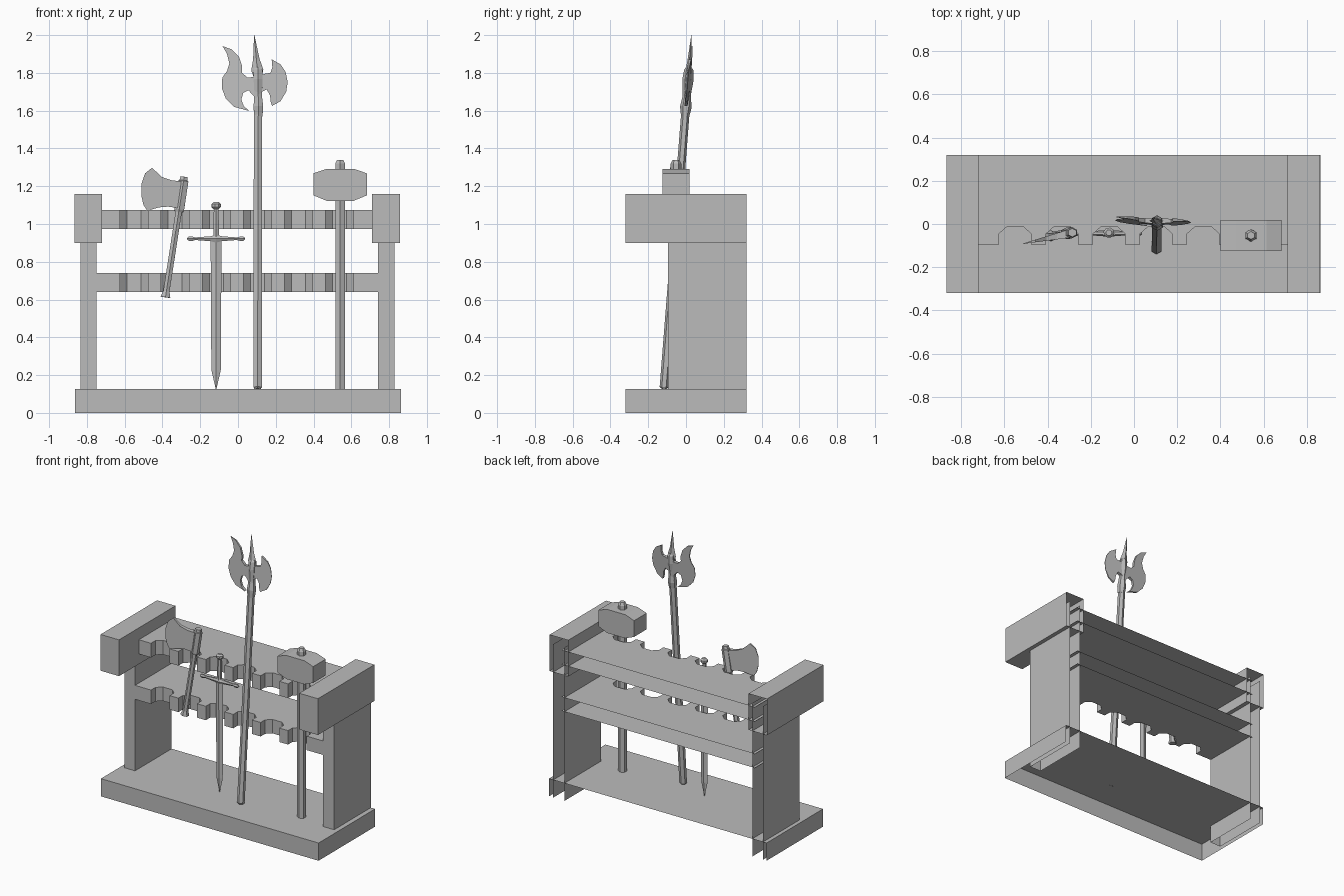
import bpy, bmesh, math
from mathutils import Vector

grey = bpy.data.materials.new("plain grey")
grey.diffuse_color = (0.5, 0.5, 0.5, 1)


def make(name, verts, faces, recalc=True):
    bm = bmesh.new()
    vs = [bm.verts.new(v) for v in verts]
    for f in faces:
        bm.faces.new([vs[i] for i in f])
    if recalc:
        bmesh.ops.recalc_face_normals(bm, faces=bm.faces)
    me = bpy.data.meshes.new(name)
    bm.to_mesh(me)
    bm.free()
    me.materials.append(grey)
    ob = bpy.data.objects.new(name, me)
    bpy.context.collection.objects.link(ob)
    return ob


def shell(name, x0, x1, y0, y1, z0, z1, omit):
    """Box with some sides left open, as the rack is built against a wall."""
    v = [(x, y, z) for z in (z0, z1) for y in (y0, y1) for x in (x0, x1)]
    sides = {"bottom": (0, 2, 3, 1), "top": (4, 5, 7, 6), "front": (0, 1, 5, 4),
             "back": (2, 6, 7, 3), "left": (0, 4, 6, 2), "right": (1, 3, 7, 5)}
    make(name, v, [f for k, f in sides.items() if k not in omit], False)


def plate(name, outline, mid, half):
    """Outline in x/z, given depth; mid(x, z) and half(x) set the y centre and half thickness."""
    n = len(outline)
    v = [(x, mid(x, z) - half(x), z) for x, z in outline]
    v += [(x, mid(x, z) + half(x), z) for x, z in outline]
    f = [tuple(range(n)), tuple(range(2 * n - 1, n - 1, -1))]
    f += [(i, i + n, (i + 1) % n + n, (i + 1) % n) for i in range(n)]
    make(name, v, f)


def loft(name, p0, p1, rings, sides=6, phase=math.pi / 6):
    """Rings of (fraction along p0-p1, radius across, radius in depth)."""
    p0, p1 = Vector(p0), Vector(p1)
    axis = (p1 - p0).normalized()
    ref = Vector((0, 0, 1)) if abs(axis.x) > 0.9 else Vector((1, 0, 0))
    u = (ref - axis * ref.dot(axis)).normalized()
    w = axis.cross(u)
    v, f = [], []
    for t, a, b in rings:
        for k in range(sides):
            g = phase + 2 * math.pi * k / sides
            v.append(p0.lerp(p1, t) + u * a * math.cos(g) + w * b * math.sin(g))
    for r in range(len(rings) - 1):
        for k in range(sides):
            a, b = r * sides + k, r * sides + (k + 1) % sides
            f.append((a, b, b + sides, a + sides))
    f.append(tuple(reversed(range(sides))))
    f.append(tuple(range(len(v) - sides, len(v))))
    make(name, v, f)


# Rack: base, two posts and two caps, all open at the back
shell("base", -0.863, 0.863, -0.32, 0.32, 0, 0.127, ("back", "bottom"))
for side, s in (("left", -1), ("right", 1)):
    a, b = sorted((s * 0.745 - 0.005, s * 0.832 - 0.003))
    shell(side + "_post", a, b, -0.095, 0.32, 0.0, 1.1, ("back", "bottom", "top"))
    a, b = sorted((s * 0.715 - 0.005, s * 0.862 - 0.004))
    shell(side + "_cap", a, b, -0.32, 0.32, 0.90, 1.16, ("back",))

# Shelves with six faceted notches along the front edge
front = [(-0.77, -0.095)]
for i in range(6):
    c = -0.55 + 0.2175 * i
    front += [(c + dx, y) for dx, y in ((-0.074, -0.095), (-0.074, -0.045), (-0.037, -0.012),
                                        (0.037, -0.012), (0.074, -0.045), (0.074, -0.095))]
front += [(0.765, -0.095), (0.765, 0.32), (-0.77, 0.32)]
n = len(front)
for name, z0, z1 in (("lower_shelf", 0.64, 0.74), ("upper_shelf", 0.973, 1.075)):
    v = [(x, y, z) for z in (z0, z1) for x, y in front]
    f = [tuple(reversed(range(n))), tuple(range(n, 2 * n))]
    f += [(i, i + 1, i + 1 + n, i + n) for i in range(n - 3)]
    make(name, v, f, False)

# Hand axe, leaning in the second notch
loft("axe_shaft", (-0.384, -0.055, 0.612), (-0.285, -0.04, 1.25),
     [(0, 0.030, 0.026), (0.02, 0.026, 0.024), (0.05, 0.019, 0.019), (1, 0.019, 0.019)])
loft("axe_socket", (-0.313, -0.043, 1.065), (-0.285, -0.04, 1.25),
     [(0, 0.025, 0.022), (0.06, 0.030, 0.027), (0.88, 0.030, 0.027), (0.9, 0.025, 0.022), (1, 0.022, 0.02)])
plate("axe_blade", [(-0.30, 1.225), (-0.355, 1.232), (-0.405, 1.25), (-0.455, 1.298), (-0.492, 1.268),
                    (-0.512, 1.21), (-0.512, 1.15), (-0.50, 1.10), (-0.48, 1.07), (-0.42, 1.088),
                    (-0.37, 1.092), (-0.32, 1.085)],
      lambda x, z: -0.042 + (x + 0.29) * 0.22, lambda x: 0.001 + 0.085 * (x + 0.515))

# Sword, standing point down in the third notch
sx, sy = -0.116, -0.043
loft("sword_blade", (sx, sy, 0.127), (sx, sy, 0.93),
     [(0, 0.002, 0.001), (0.125, 0.025, 0.008), (1, 0.029, 0.010)], 4, 0)
loft("sword_guard", (sx - 0.153, sy, 0.922), (sx + 0.153, sy, 0.922),
     [(0, 0.005, 0.005), (0.03, 0.013, 0.012), (0.09, 0.013, 0.012), (0.14, 0.008, 0.008),
      (0.40, 0.015, 0.013), (0.5, 0.024, 0.018), (0.60, 0.015, 0.013), (0.86, 0.008, 0.008),
      (0.91, 0.013, 0.012), (0.97, 0.013, 0.012), (1, 0.005, 0.005)])
loft("sword_grip", (sx, sy, 0.92), (sx, sy, 1.09),
     [(0, 0.016, 0.014), (0.5, 0.017, 0.016), (1, 0.013, 0.013)])
loft("sword_pommel", (sx, sy + 0.003, 1.078), (sx, sy + 0.003, 1.116),
     [(0, 0.014, 0.014), (0.3, 0.026, 0.024), (0.7, 0.026, 0.024), (1, 0.014, 0.014)], 8)


# Halberd, leaning back in the fourth notch
def lean(z):
    return -0.117 + 0.078 * (z - 0.13)


hx = 0.106
loft("halberd_shaft", (hx - 0.002, lean(0.127), 0.127), (hx, lean(1.8), 1.8),
     [(0, 0.018, 0.014), (0.006, 0.026, 0.023), (1, 0.025, 0.022)])
loft("halberd_socket", (hx + 0.002, lean(1.57), 1.57), (hx, lean(1.83), 1.83),
     [(0, 0.025, 0.022), (0.2, 0.030, 0.031), (0.42, 0.022, 0.021),
      (0.75, 0.028, 0.030), (0.95, 0.026, 0.024), (1, 0.018, 0.014)])
loft("halberd_spike", (hx, lean(1.77), 1.77), (0.086, lean(2.0), 2.0),
     [(0, 0.020, 0.018), (0.2, 0.032, 0.016), (0.45, 0.017, 0.010), (1, 0.001, 0.001)], 4, 0)
plate("halberd_axe_blade",
      [(0.10, 1.78), (0.05, 1.775), (0.022, 1.80), (0.022, 1.835), (0.005, 1.885), (-0.035, 1.925),
       (-0.082, 1.942), (-0.058, 1.90), (-0.046, 1.85), (-0.058, 1.81), (-0.083, 1.775), (-0.086, 1.72),
       (-0.065, 1.665), (-0.02, 1.62), (0.06, 1.598), (0.03, 1.625), (0.018, 1.66), (0.028, 1.695),
       (0.055, 1.708), (0.10, 1.66)],
      lambda x, z: lean(z) + 0.003 - (x - hx) * 0.03, lambda x: 0.001 + 0.07 * (x + 0.087))
plate("halberd_rear_blade",
      [(0.10, 1.66), (0.125, 1.70), (0.152, 1.712), (0.17, 1.68), (0.172, 1.65), (0.18, 1.625),
       (0.225, 1.65), (0.255, 1.70), (0.263, 1.75), (0.252, 1.805), (0.225, 1.845), (0.178, 1.872),
       (0.182, 1.83), (0.172, 1.80), (0.14, 1.795), (0.10, 1.78)],
      lambda x, z: lean(z) + 0.003 - (x - hx) * 0.03, lambda x: 0.001 + 0.085 * (0.264 - x))

# War hammer, standing in the sixth notch
mx, my = 0.541, -0.053
loft("hammer_shaft", (mx, my, 0.127), (mx, my, 1.2), [(0, 0.029, 0.027), (1, 0.029, 0.027)])
loft("hammer_peg", (mx, my, 1.28), (mx, my, 1.34),
     [(0, 0.030, 0.029), (0.65, 0.030, 0.029), (1, 0.019, 0.018)])
plate("hammer_head", [(mx + sx_ * a, z) for sx_, a, z in
                      ((-1, 0.142, 1.152), (-1, 0.072, 1.123), (1, 0.072, 1.123), (1, 0.142, 1.152),
                       (1, 0.142, 1.268), (1, 0.072, 1.292), (-1, 0.072, 1.292), (-1, 0.142, 1.268))],
      lambda x, z: my, lambda x: 0.071)
